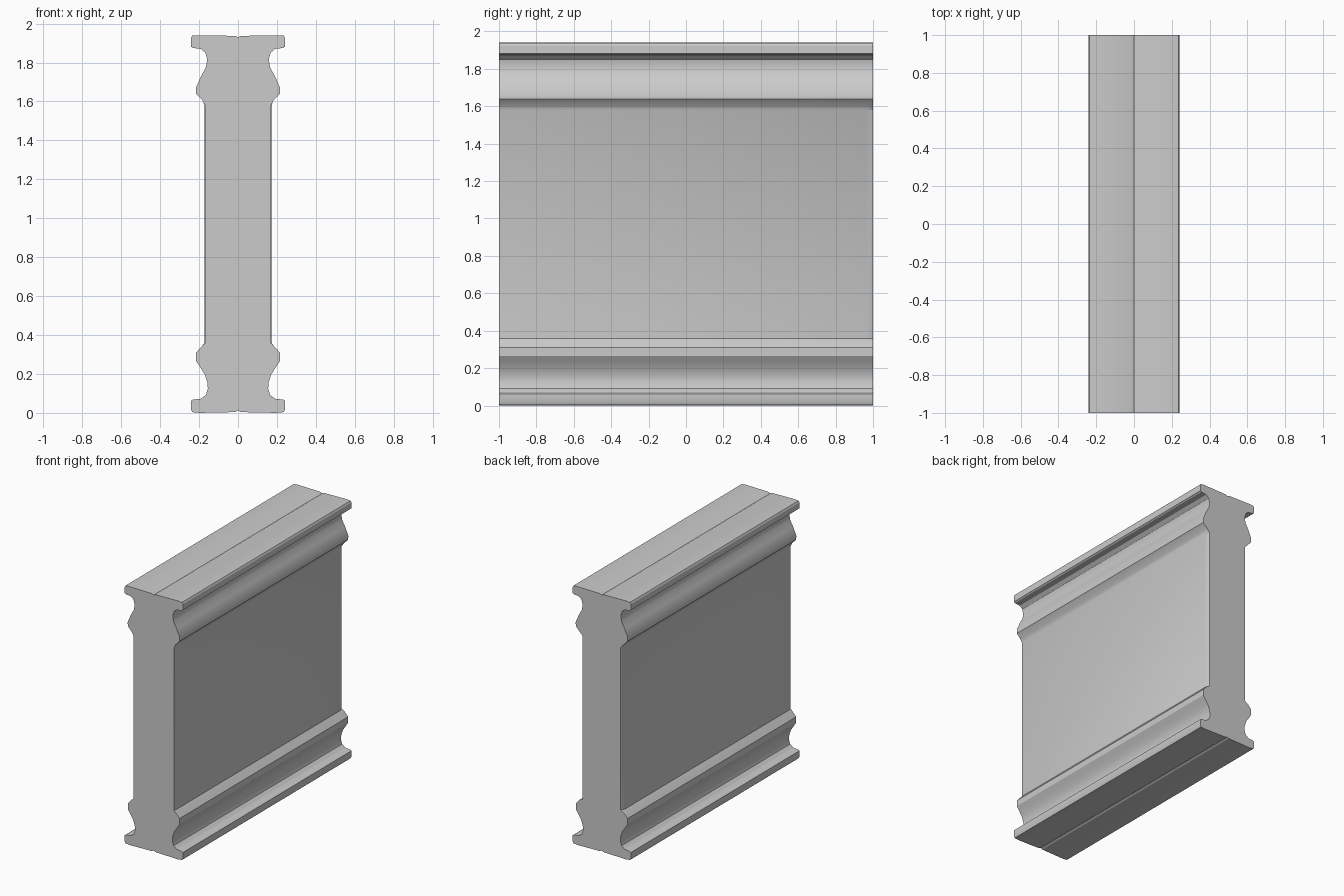
import bpy, bmesh

if "Cube" in bpy.data.objects:
    bpy.data.objects.remove(bpy.data.objects["Cube"])

# Half cross-section (x, z), bottom groove to top groove
HALF = [(0.0, 0.012), (0.015, 0.004), (0.2, 0.0), (0.235, 0.004), (0.242, 0.02),
        (0.242, 0.062), (0.232, 0.068), (0.19, 0.073), (0.165, 0.092), (0.155, 0.125),
        (0.158, 0.16), (0.172, 0.2), (0.195, 0.235), (0.215, 0.265), (0.215, 0.31),
        (0.186, 0.342), (0.172, 0.358), (0.172, 1.58), (0.182, 1.605), (0.215, 1.64),
        (0.216, 1.67), (0.19, 1.73), (0.165, 1.775), (0.158, 1.815), (0.167, 1.85),
        (0.19, 1.87), (0.232, 1.875), (0.242, 1.882), (0.242, 1.925), (0.235, 1.938),
        (0.2, 1.94), (0.015, 1.937), (0.0, 1.93)]


def section(inset):
    """Full closed outline; the flat panel is drawn in by inset."""
    half = [(x - inset if 0.35 < z < 1.59 else x, z) for x, z in HALF]
    return half + [(-x, z) for x, z in half[-2:0:-1]]


# Moulded wall: sections along y, panel edge chamfered at the back end
bm = bmesh.new()
rings = [[bm.verts.new((x, y, z)) for x, z in section(inset)]
         for y, inset in [(-1, 0.003), (-0.985, 0), (0.965, 0), (1, 0.014)]]
n = len(rings[0])
for a, b in zip(rings, rings[1:]):
    for i in range(n):
        j = (i + 1) % n
        bm.faces.new((a[i], a[j], b[j], b[i]))
bm.faces.new(rings[0])
bm.faces.new(rings[-1])
bmesh.ops.recalc_face_normals(bm, faces=bm.faces)
mesh = bpy.data.meshes.new("moulded_wall")
bm.to_mesh(mesh)
bm.free()
wall = bpy.data.objects.new("moulded_wall", mesh)
bpy.context.collection.objects.link(wall)

# Soften the curved mouldings, keep the edges sharp
bpy.context.view_layer.objects.active = wall
wall.select_set(True)
bpy.ops.object.shade_smooth_by_angle(angle=0.45)
